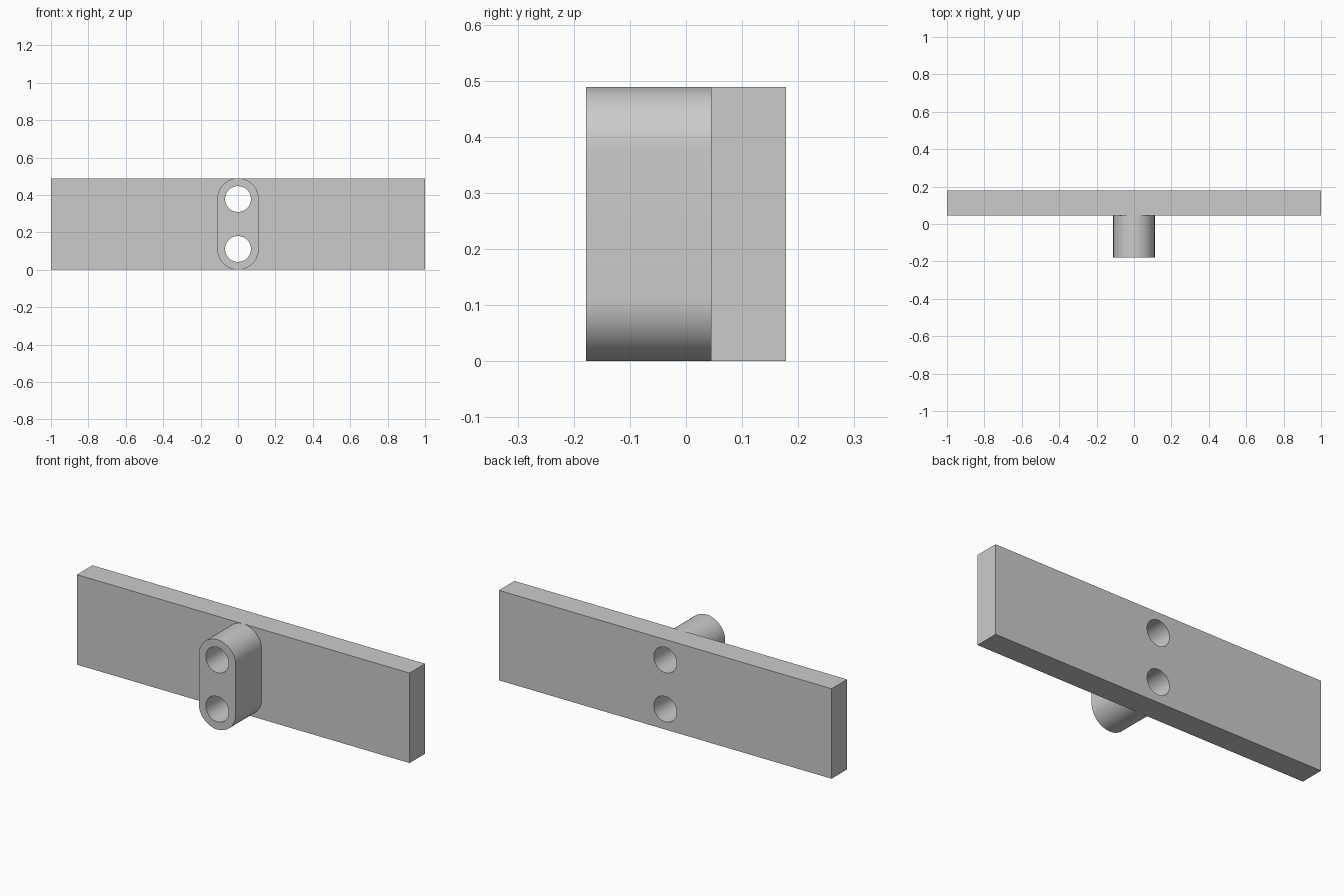
import bpy, bmesh, math
from mathutils import Vector

cube = bpy.data.objects.get("Cube")
if cube:
    bpy.data.objects.remove(cube, do_unlink=True)

HEIGHT = 0.489
BOSS_R = 0.111
HOLE_R = 0.069
FRONT, JOINT, BACK = -0.178, 0.045, 0.178
LOW, HIGH = BOSS_R, HEIGHT - BOSS_R

grey = bpy.data.materials.new("plain_grey")
grey.use_nodes = True
colour = (0.6, 0.6, 0.6, 1)
grey.diffuse_color = colour
grey.node_tree.nodes["Principled BSDF"].inputs["Base Color"].default_value = colour


def arc(z, radius, start, sweep, steps):
    """Points (x, z) on an arc centred on x = 0."""
    angles = [start + sweep * i / steps for i in range(steps + 1)]
    return [(radius * math.cos(a), z + radius * math.sin(a)) for a in angles]


def prism(name, outlines, y0, y1):
    """Extrude an outline with holes from y0 back to y1."""
    bm = bmesh.new()
    edges = []
    for points in outlines:
        ring = [bm.verts.new((x, y0, z)) for x, z in points]
        edges += [bm.edges.new((a, b)) for a, b in zip(ring, ring[1:] + ring[:1])]
    bmesh.ops.triangle_fill(bm, edges=edges, use_beauty=True, normal=Vector((0, -1, 0)))
    cap = bm.faces[:]
    result = bmesh.ops.extrude_face_region(bm, geom=cap, use_keep_orig=True)
    moved = [v for v in result["geom"] if isinstance(v, bmesh.types.BMVert)]
    bmesh.ops.translate(bm, verts=moved, vec=(0, y1 - y0, 0))
    bmesh.ops.recalc_face_normals(bm, faces=bm.faces[:])
    mesh = bpy.data.meshes.new(name)
    bm.to_mesh(mesh)
    bm.free()
    mesh.materials.append(grey)
    obj = bpy.data.objects.new(name, mesh)
    bpy.context.collection.objects.link(obj)
    bpy.ops.object.select_all(action="DESELECT")
    obj.select_set(True)
    bpy.context.view_layer.objects.active = obj
    bpy.ops.object.shade_smooth_by_angle(angle=math.radians(30))
    return obj


# Two bores shared by both parts
bores = [arc(z, HOLE_R, 0, math.tau, 64)[:-1] for z in (LOW, HIGH)]

# Wide back plate
plate_outline = [(-1, 0), (1, 0), (1, HEIGHT), (-1, HEIGHT)]
prism("back_plate", [plate_outline] + bores, JOINT, BACK)

# Rounded boss standing out at the front
boss_outline = arc(HIGH, BOSS_R, 0, math.pi, 32) + arc(LOW, BOSS_R, math.pi, math.pi, 32)
prism("front_boss", [boss_outline] + bores, FRONT, JOINT)
